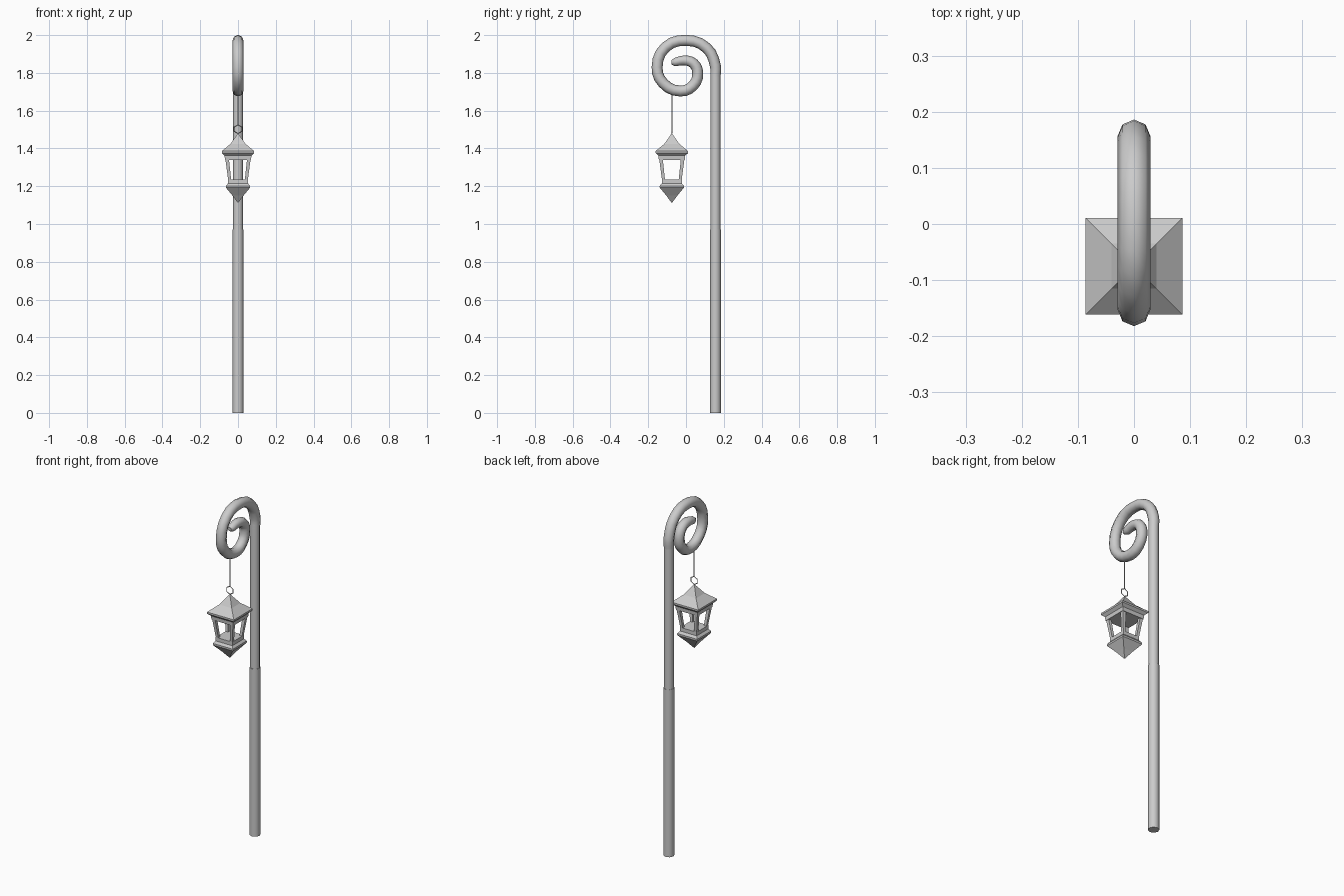
import bpy, bmesh, math
from mathutils import Matrix

if "Cube" in bpy.data.objects:
    bpy.data.objects.remove(bpy.data.objects["Cube"])

POLE_Y, LAMP_Y = 0.156, -0.075


def finish(name, bm, smooth=False):
    bmesh.ops.recalc_face_normals(bm, faces=bm.faces)
    me = bpy.data.meshes.new(name)
    bm.to_mesh(me)
    bm.free()
    ob = bpy.data.objects.new(name, me)
    bpy.context.collection.objects.link(ob)
    if smooth:
        for o in bpy.context.selected_objects:
            o.select_set(False)
        ob.select_set(True)
        bpy.context.view_layer.objects.active = ob
        bpy.ops.object.shade_smooth_by_angle(angle=math.radians(50))
    return ob


def loft(name, rings, smooth=False):
    """Capped skin through rings of 3D points."""
    bm = bmesh.new()
    loops = [[bm.verts.new(p) for p in ring] for ring in rings]
    n = len(loops[0])
    for a, b in zip(loops, loops[1:]):
        for i in range(n):
            j = (i + 1) % n
            bm.faces.new((a[i], a[j], b[j], b[i]))
    bm.faces.new(loops[0])
    bm.faces.new(loops[-1])
    return finish(name, bm, smooth)


def circle(r, z, y, n=8):
    return [(r * math.cos(2 * math.pi * i / n), y + r * math.sin(2 * math.pi * i / n), z)
            for i in range(n)]


def rect(x0, x1, y0, y1, z):
    return [(x0, LAMP_Y + y0, z), (x1, LAMP_Y + y0, z), (x1, LAMP_Y + y1, z), (x0, LAMP_Y + y1, z)]


def square_loft(name, profile):
    return loft(name, [rect(-h, h, -h, h, z) for h, z in profile])


# Post: slightly thicker lower sleeve and upper shaft
loft("lower_pole", [circle(0.0295, 0, POLE_Y), circle(0.0295, 0.97, POLE_Y)], True)
loft("upper_pole", [circle(0.0272, 0.95, POLE_Y), circle(0.0272, 1.80, POLE_Y)], True)

# Scroll: octagonal tube along a spiral in the yz plane (y, z, radius)
path = [(0.156, 1.78, .94), (0.155, 1.84, 1), (0.108, 1.933, 1), (0, 1.972, 1), (-0.108, 1.936, 1),
        (-0.153, 1.83, 1), (-0.122, 1.747, 1), (-0.03, 1.704, 1), (0.038, 1.733, 1),
        (0.062, 1.80, 1), (0.04, 1.85, .97), (-0.01, 1.866, .9), (-0.06, 1.857, .75),
        (-0.077, 1.856, .4)]
cu = bpy.data.curves.new("scroll", 'CURVE')
cu.dimensions = '3D'
cu.bevel_depth = 0.029
cu.bevel_resolution = 2
cu.resolution_u = 3
cu.use_fill_caps = True
sp = cu.splines.new('BEZIER')
sp.bezier_points.add(len(path) - 1)
for p, (y, z, r) in zip(sp.bezier_points, path):
    p.co = (0, y, z)
    p.radius = r
    p.handle_left_type = p.handle_right_type = 'AUTO'
scroll = bpy.data.objects.new("scroll", cu)
bpy.context.collection.objects.link(scroll)
bpy.context.view_layer.objects.active = scroll
scroll.select_set(True)
bpy.ops.object.convert(target='MESH')
bpy.ops.object.shade_smooth_by_angle(angle=math.radians(50))

# Thin hanging wire and hexagonal ring
loft("hanging_wire", [circle(0.003, 1.526, LAMP_Y, 6), circle(0.003, 1.70, LAMP_Y, 6)])
bm = bmesh.new()
loops = []
for i in range(6):
    a = math.pi / 2 + i * math.pi / 3
    loops.append([bm.verts.new(((0.023 + 0.003 * math.cos(b)) * math.cos(a),
                                LAMP_Y + 0.003 * math.sin(b),
                                1.502 + (0.023 + 0.003 * math.cos(b)) * math.sin(a)))
                  for b in (0, math.pi / 2, math.pi, 1.5 * math.pi)])
for i in range(6):
    p, q = loops[i], loops[(i + 1) % 6]
    for k in range(4):
        bm.faces.new((p[k], p[(k + 1) % 4], q[(k + 1) % 4], q[k]))
finish("hanging_ring", bm)

# Lantern roof and pointed base
square_loft("lantern_roof", [(0.002, 1.478), (0.040, 1.424), (0.086, 1.386), (0.086, 1.376),
                             (0.071, 1.362), (0.069, 1.340)])
square_loft("lantern_base", [(0.053, 1.236), (0.053, 1.215), (0.064, 1.202), (0.064, 1.192),
                             (0.029, 1.150), (0.002, 1.113)])

# Four leaning corner posts
for sx in (-1, 1):
    for sy in (-1, 1):
        loft("lantern_post",
             [rect(sx * i, sx * o, sy * i, sy * o, z)
              for i, o, z in ((0.036, 0.052, 1.232), (0.048, 0.067, 1.345))])
